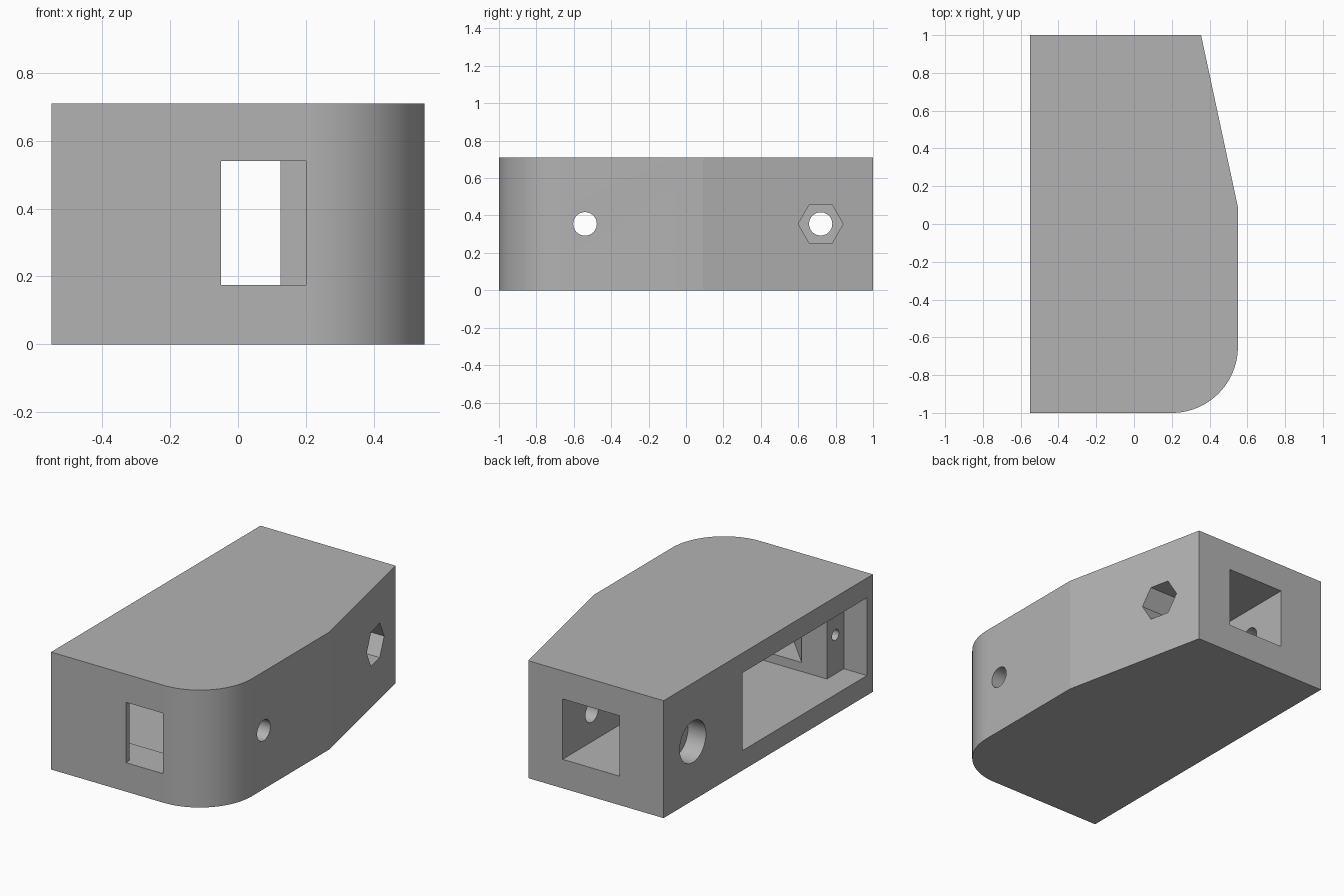
import bpy, bmesh
from math import cos, sin, pi, radians

cube = bpy.data.objects.get("Cube")
if cube:
    bpy.data.objects.remove(cube)

grey = bpy.data.materials.new("plain grey")
grey.use_nodes = True
grey.diffuse_color = (0.45, 0.45, 0.45, 1)
grey.node_tree.nodes["Principled BSDF"].inputs["Base Color"].default_value = grey.diffuse_color


def prism(name, points, lo, hi, axis="z"):
    """Extrude a 2D outline from lo to hi along z (outline in x, y) or x (outline in y, z)."""
    bm = bmesh.new()
    place = (lambda p, d: (p[0], p[1], d)) if axis == "z" else (lambda p, d: (d, p[0], p[1]))
    face = bm.faces.new([bm.verts.new(place(p, lo)) for p in points])
    top = bmesh.ops.extrude_face_region(bm, geom=[face])["geom"]
    for v in top:
        if isinstance(v, bmesh.types.BMVert):
            v.co["xyz".index(axis)] = hi
    bmesh.ops.recalc_face_normals(bm, faces=bm.faces)
    mesh = bpy.data.meshes.new(name)
    bm.to_mesh(mesh)
    bm.free()
    obj = bpy.data.objects.new(name, mesh)
    obj.data.materials.append(grey)
    bpy.context.collection.objects.link(obj)
    return obj


def arc(cx, cy, r, start, end, steps):
    return [(cx + r * cos(start + (end - start) * i / steps),
             cy + r * sin(start + (end - start) * i / steps)) for i in range(steps + 1)]


def bore(name, y, r, lo, hi, sides=48):
    """Round or many-sided hole along x at mid height."""
    return prism(name, arc(y, MID, r, 0, 2 * pi, sides)[:-1], lo, hi, "x")


HEIGHT, MID = 0.71, 0.355

# Main block: one rounded corner, one tapered side
body = prism("housing_body",
             [(-0.55, -1)] + arc(0.2, -0.65, 0.35, -pi / 2, 0, 24)
             + [(0.55, 0.09), (0.355, 1), (-0.55, 1)], 0, HEIGHT)

cutters = [
    # Side pocket with a shallow cover recess and a ledge at both ends
    prism("side_pocket", [(-0.7, -0.943), (-0.396, -0.943), (-0.396, -0.78), (0.2, -0.78),
                          (0.2, 0.085), (-0.396, 0.085), (-0.396, 0.248), (-0.7, 0.248)], 0.12, 0.59),
    # Front window flaring into the pocket
    prism("front_window", [(-0.05, -1.1), (0.2, -1.1), (0.2, -0.7), (-0.228, -0.7),
                           (-0.228, -0.78), (-0.05, -0.965)], 0.175, 0.54),
    # Square channel from the pocket out of the back
    prism("back_channel", [(-0.255, 0), (0.125, 0), (0.125, 1.1), (-0.255, 1.1)], 0.175, 0.54),
    # Clamp screw: through hole, head counterbore and nut trap
    bore("clamp_hole", 0.72, 0.062, -0.8, 0.8),
    bore("screw_head_counterbore", 0.72, 0.125, -0.8, -0.43),
    bore("nut_trap", 0.72, 0.12, 0.25, 0.8, 6),
    # Side access hole and the cover screw pilots
    bore("side_hole", -0.54, 0.063, 0, 0.8),
    bore("front_pilot_hole", -0.862, 0.033, -0.45, -0.24, 24),
    bore("back_pilot_hole", 0.167, 0.033, -0.45, -0.3, 24),
]

bpy.context.view_layer.objects.active = body
for cutter in cutters:
    mod = body.modifiers.new(cutter.name, "BOOLEAN")
    mod.operation = "DIFFERENCE"
    mod.solver = "EXACT"
    mod.object = cutter
    bpy.ops.object.modifier_apply(modifier=mod.name)
    bpy.data.objects.remove(cutter)

# Smooth the round faces, keep real edges sharp
bpy.ops.object.select_all(action="DESELECT")
body.select_set(True)
bpy.ops.object.shade_smooth_by_angle(angle=radians(10))
for spare in range(len(body.data.materials) - 1):
    body.data.materials.pop()
